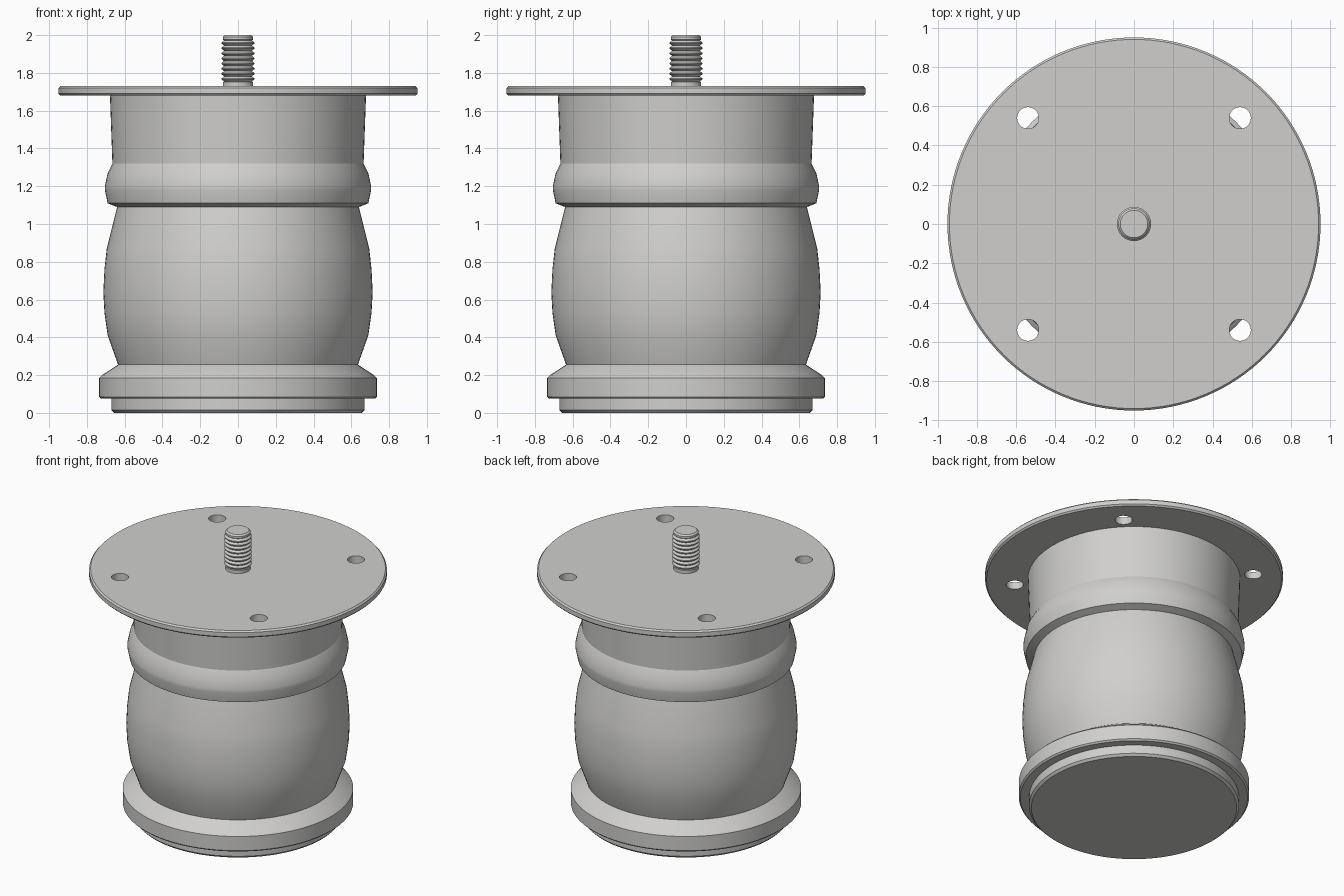
import bpy
import bmesh
import math

if "Cube" in bpy.data.objects:
    bpy.data.objects.remove(bpy.data.objects["Cube"], do_unlink=True)

grey = bpy.data.materials.new("satin_grey")
grey.use_nodes = True
grey.diffuse_color = (0.63, 0.625, 0.615, 1)
grey.node_tree.nodes["Principled BSDF"].inputs["Base Color"].default_value = grey.diffuse_color


def activate(obj):
    bpy.ops.object.select_all(action="DESELECT")
    obj.select_set(True)
    bpy.context.view_layer.objects.active = obj


def lathe(name, profile, steps=96):
    """Turn a list of (radius, height) points, bottom to top, about the z axis."""
    bm = bmesh.new()
    verts = [bm.verts.new((r, 0, z)) for r, z in profile]
    edges = [bm.edges.new(pair) for pair in zip(verts, verts[1:])]
    bmesh.ops.spin(bm, geom=verts + edges, cent=(0, 0, 0), axis=(0, 0, 1),
                   angle=math.tau, steps=steps, use_duplicate=False)
    bmesh.ops.remove_doubles(bm, verts=bm.verts, dist=0.0001)
    bmesh.ops.recalc_face_normals(bm, faces=bm.faces)
    # An open band must face away from the axis
    widest = max(bm.faces, key=lambda f: f.calc_center_median().xy.length)
    if widest.normal.xy.dot(widest.calc_center_median().xy) < 0:
        bmesh.ops.reverse_faces(bm, faces=bm.faces)
    mesh = bpy.data.meshes.new(name)
    bm.to_mesh(mesh)
    bm.free()
    obj = bpy.data.objects.new(name, mesh)
    bpy.context.collection.objects.link(obj)
    mesh.materials.append(grey)
    return obj


def smooth(obj):
    activate(obj)
    bpy.ops.object.shade_smooth_by_angle(angle=math.radians(28))


# Foot pad under the base
smooth(lathe("foot_pad", [(0, 0), (0.655, 0), (0.67, 0.015), (0.67, 0.08)]))

# Turned body: base ring, barrel, bead and neck
base_ring = [(0.66, 0.075), (0.725, 0.075), (0.735, 0.085), (0.735, 0.185),
             (0.72, 0.2), (0.635, 0.255)]
barrel = [(0.69, 0.41), (0.707, 0.53), (0.713, 0.64), (0.707, 0.76),
          (0.695, 0.87), (0.64, 1.09)]
bead = [(0.69, 1.11), (0.705, 1.18), (0.705, 1.2), (0.69, 1.27), (0.665, 1.32)]
neck = [(0.678, 1.685)]
smooth(lathe("turned_body", base_ring + barrel + bead + neck))

# Mounting plate with four screw holes
plate = lathe("mounting_plate", [(0, 1.68), (0.94, 1.68), (0.95, 1.69),
                                 (0.95, 1.72), (0.94, 1.73), (0, 1.73)], 128)
for x in (-0.54, 0.54):
    for y in (-0.54, 0.54):
        bpy.ops.mesh.primitive_cylinder_add(vertices=32, radius=0.055, depth=0.3,
                                            location=(x, y, 1.7))
        cutter = bpy.context.object
        cutter.name = "hole_cutter"
        cutter.hide_render = True
        activate(plate)
        cut = plate.modifiers.new("screw_hole", "BOOLEAN")
        cut.operation = "DIFFERENCE"
        cut.solver = "EXACT"
        cut.object = cutter
        bpy.ops.object.modifier_apply(modifier=cut.name)
        bpy.data.objects.remove(cutter, do_unlink=True)
smooth(plate)

# Threaded stud
stud = [(0.08, 1.73), (0.08, 1.752)]
pitch = 0.027
for i in range(8):
    z = 1.755 + i * pitch
    stud += [(0.074, z), (0.087, z + pitch * 0.4), (0.087, z + pitch * 0.6)]
stud += [(0.074, 1.972), (0.08, 1.977), (0.08, 1.99), (0.07, 2.0), (0, 2.0)]
smooth(lathe("threaded_stud", stud, 48))
